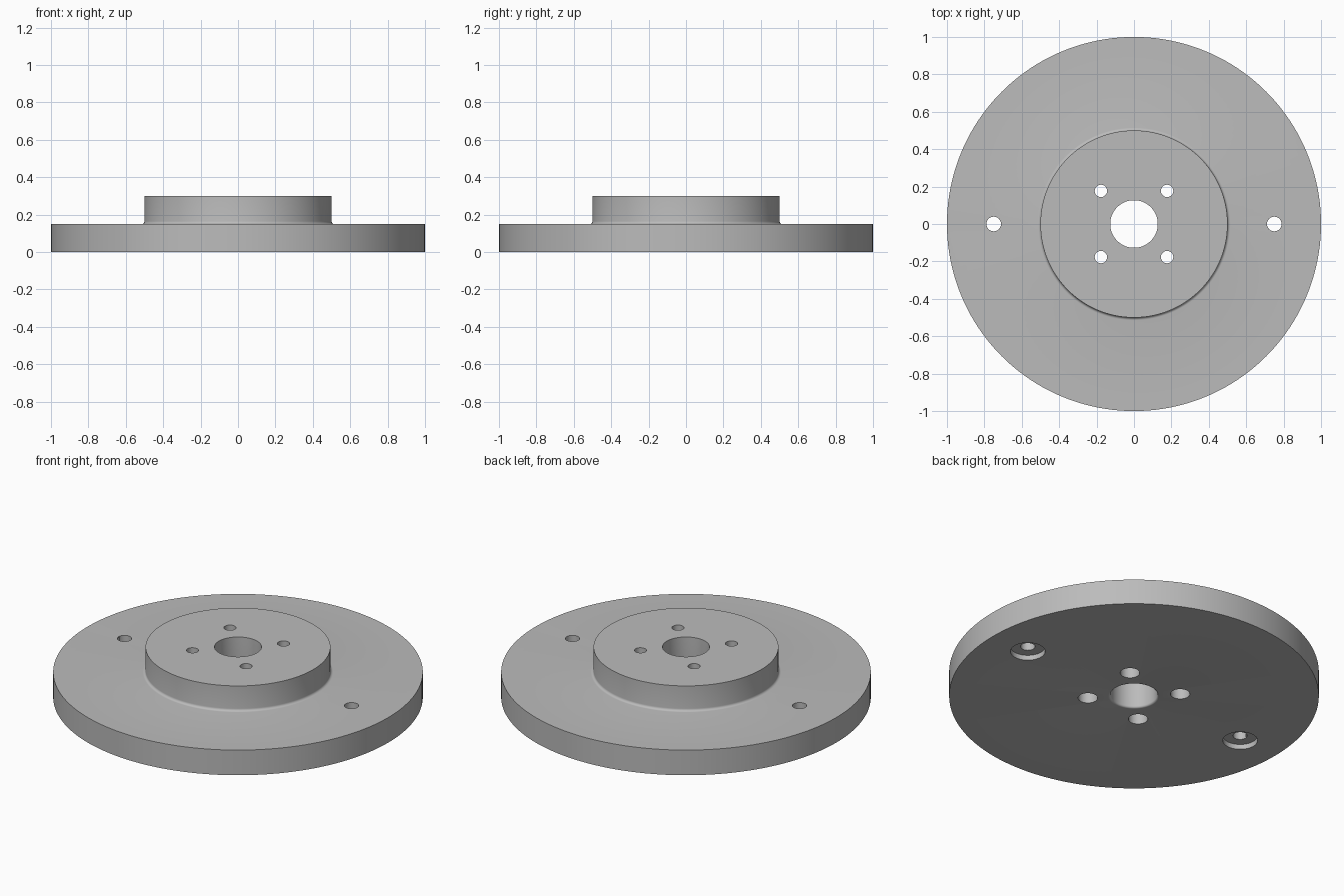
import bpy, bmesh, math

if "Cube" in bpy.data.objects:
    bpy.data.objects.remove(bpy.data.objects["Cube"])

grey = bpy.data.materials.new("metal_grey")
grey.diffuse_color = (0.5, 0.5, 0.5, 1)
grey.use_nodes = True
grey.node_tree.nodes["Principled BSDF"].inputs["Base Color"].default_value = grey.diffuse_color


def lathe(name, profile, segments):
    """Revolve a closed (radius, z) profile around the z axis."""
    bm = bmesh.new()
    rings = []
    for i in range(segments):
        a = 2 * math.pi * i / segments
        rings.append([bm.verts.new((r * math.cos(a), r * math.sin(a), z)) for r, z in profile])
    n = len(profile)
    for i in range(segments):
        p, q = rings[i], rings[(i + 1) % segments]
        for j in range(n):
            k = (j + 1) % n
            bm.faces.new((p[j], q[j], q[k], p[k]))
    bmesh.ops.recalc_face_normals(bm, faces=bm.faces)
    mesh = bpy.data.meshes.new(name)
    bm.to_mesh(mesh)
    bm.free()
    obj = bpy.data.objects.new(name, mesh)
    bpy.context.collection.objects.link(obj)
    return obj


def arc(cx, cz, r, start, end, steps=5):
    return [(cx + r * math.cos(math.radians(start + (end - start) * i / steps)),
             cz + r * math.sin(math.radians(start + (end - start) * i / steps)))
            for i in range(steps + 1)]


# Flange with raised hub, filleted hub base and rounded lower bore edge
profile = [(1, 0), (1, 0.15)]
profile += arc(0.515, 0.165, 0.015, 270, 180)
profile += [(0.5, 0.3), (0.127, 0.3)]
profile += arc(0.139, 0.012, 0.012, 180, 270)
flange = lathe("flange", profile, 160)
flange.data.materials.append(grey)


# Drill holes: cylinders (x, y, radius, z bottom, z top)
def drill(x, y, r, z0, z1):
    bpy.ops.mesh.primitive_cylinder_add(vertices=48, radius=r, depth=z1 - z0,
                                        location=(x, y, (z0 + z1) / 2))
    cutter = bpy.context.object
    cutter.name = "hole_cutter"
    cutter.hide_render = True
    mod = flange.modifiers.new("hole", 'BOOLEAN')
    mod.operation = 'DIFFERENCE'
    mod.solver = 'EXACT'
    mod.object = cutter
    bpy.context.view_layer.objects.active = flange
    bpy.ops.object.modifier_apply(modifier=mod.name)
    bpy.data.objects.remove(cutter)


for sx in (-1, 1):
    # Outer mounting holes, counterbored underneath
    drill(0.75 * sx, 0, 0.039, -0.1, 0.4)
    drill(0.75 * sx, 0, 0.094, -0.1, 0.03)
    # Hub bolt holes, wider from below
    for sy in (-1, 1):
        drill(0.177 * sx, 0.177 * sy, 0.033, -0.1, 0.4)
        drill(0.177 * sx, 0.177 * sy, 0.053, -0.1, 0.15)

bpy.ops.object.select_all(action='DESELECT')
flange.select_set(True)
bpy.context.view_layer.objects.active = flange
bpy.ops.object.shade_smooth_by_angle(angle=math.radians(30))
